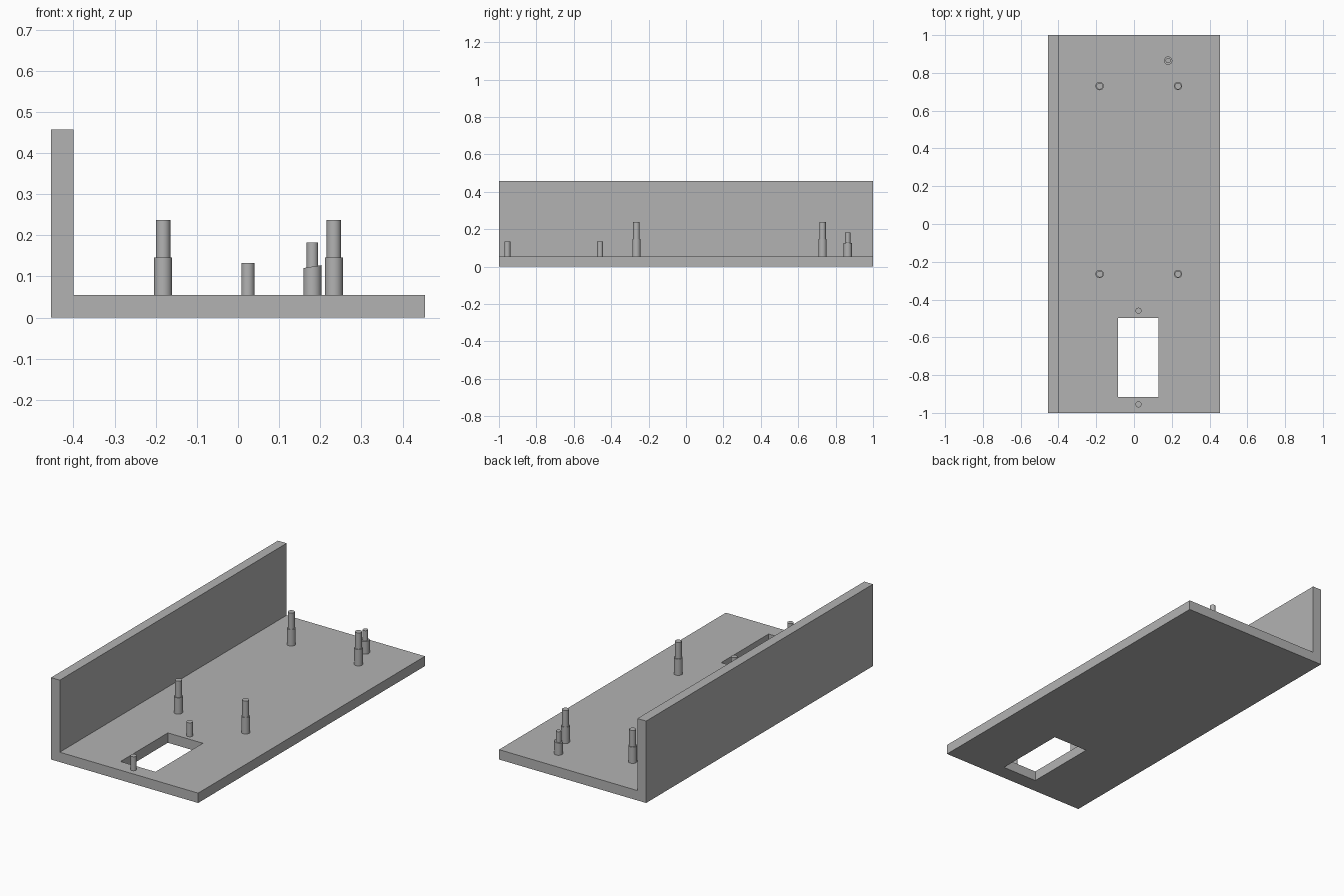
import bpy
import bmesh
from mathutils import Matrix

cube = bpy.data.objects.get("Cube")
if cube:
    bpy.data.objects.remove(cube, do_unlink=True)

grey = bpy.data.materials.new("plain grey")
grey.use_nodes = True
colour = (0.45, 0.45, 0.45, 1)
grey.diffuse_color = colour
grey.node_tree.nodes["Principled BSDF"].inputs["Base Color"].default_value = colour

HALF_W, FLOOR, WALL_X, WALL_TOP = 0.454, 0.055, -0.4, 0.457


def finish(name, bm):
    bmesh.ops.recalc_face_normals(bm, faces=bm.faces)
    mesh = bpy.data.meshes.new(name)
    bm.to_mesh(mesh)
    bm.free()
    obj = bpy.data.objects.new(name, mesh)
    bpy.context.collection.objects.link(obj)
    mesh.materials.append(grey)
    return obj


def add_cylinder(bm, x, y, radius, bottom, top, slope=0):
    made = bmesh.ops.create_cone(
        bm, cap_ends=True, segments=32, radius1=radius, radius2=radius,
        depth=top - bottom,
        matrix=Matrix.Translation((x, y, (top + bottom) / 2)))
    for v in made["verts"]:
        if v.co.z > (top + bottom) / 2:
            v.co.z += slope * (v.co.x - x)


def post(name, x, y, sections):
    """Round post made of stacked (radius, top, slope) sections."""
    bm = bmesh.new()
    bottom = FLOOR - 0.005
    for radius, top, slope in sections:
        add_cylinder(bm, x, y, radius, bottom, top, slope)
        bottom = top - 0.005
    obj = finish(name, bm)
    bpy.context.view_layer.objects.active = obj
    obj.select_set(True)
    bpy.ops.object.shade_smooth_by_angle()
    obj.select_set(False)


bpy.ops.object.select_all(action='DESELECT')

# L-shaped bracket: floor plate with a side wall
bm = bmesh.new()
profile = [(-HALF_W, 0), (HALF_W, 0), (HALF_W, FLOOR),
           (WALL_X, FLOOR), (WALL_X, WALL_TOP), (-HALF_W, WALL_TOP)]
face = bm.faces.new([bm.verts.new((x, -1, z)) for x, z in profile])
side = bmesh.ops.extrude_face_region(bm, geom=[face])
bmesh.ops.translate(bm, vec=(0, 2, 0),
                    verts=[g for g in side["geom"] if isinstance(g, bmesh.types.BMVert)])
bracket = finish("bracket", bm)

# Rectangular opening through the floor plate
bm = bmesh.new()
bmesh.ops.create_cube(bm, size=1, matrix=Matrix.Translation((0.023, -0.706, 0.03))
                      @ Matrix.Diagonal((0.216, 0.418, 0.2, 1)))
cutter = finish("opening_cutter", bm)
cutter.hide_render = True
cutter.hide_viewport = True
cut = bracket.modifiers.new("opening", 'BOOLEAN')
cut.operation = 'DIFFERENCE'
cut.solver = 'EXACT'
cut.object = cutter

# Four stepped mounting posts
for end, y in (("front", -0.265), ("back", 0.73)):
    for hand, x in (("right", -0.182), ("left", 0.233)):
        post(f"{end}_{hand}_post", x, y, [(0.022, 0.146, 0), (0.0175, 0.237, 0)])

# Short stepped post near the back edge
post("short_post", 0.181, 0.865, [(0.022, 0.124, 0.16), (0.014, 0.182, 0)])

# Plain pins at both ends of the opening
for end, y in (("front", -0.955), ("back", -0.459)):
    post(f"{end}_opening_pin", 0.024, y, [(0.016, 0.133, 0)])
